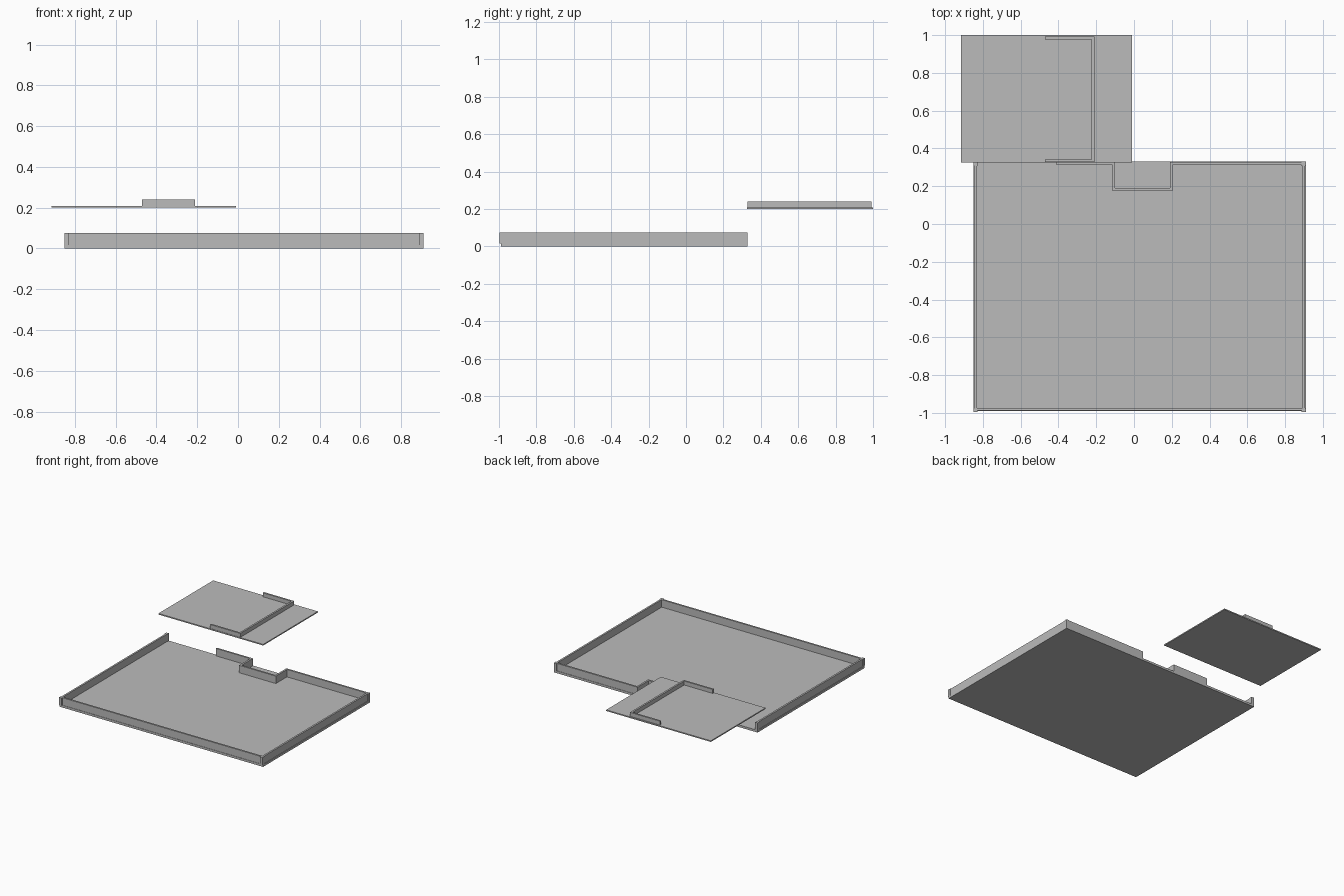
import bpy
import bmesh
from mathutils import Matrix, Vector

if "Cube" in bpy.data.objects:
    bpy.data.objects.remove(bpy.data.objects["Cube"], do_unlink=True)

grey = bpy.data.materials.new("concrete grey")
grey.use_nodes = True
colour = (0.5, 0.5, 0.5, 1)
grey.diffuse_color = colour
grey.node_tree.nodes["Principled BSDF"].inputs["Base Color"].default_value = colour


def finish(name, bm):
    bmesh.ops.recalc_face_normals(bm, faces=bm.faces)
    mesh = bpy.data.meshes.new(name)
    bm.to_mesh(mesh)
    bm.free()
    mesh.materials.append(grey)
    obj = bpy.data.objects.new(name, mesh)
    bpy.context.collection.objects.link(obj)


def box(name, x, y, z):
    lo, hi = Vector((x[0], y[0], z[0])), Vector((x[1], y[1], z[1]))
    bm = bmesh.new()
    size = Matrix.Diagonal((*(hi - lo), 1))
    bmesh.ops.create_cube(bm, size=1, matrix=Matrix.Translation((lo + hi) / 2) @ size)
    finish(name, bm)


def wall(name, path, thick, z):
    """Mitred wall along an open axis-aligned path, thickened to its left."""
    pts = [Vector(p) for p in path]
    normals = []
    for a, b in zip(pts, pts[1:]):
        d = (b - a).normalized()
        normals.append(Vector((-d.y, d.x)))
    offsets = [normals[0]] + [a + b for a, b in zip(normals, normals[1:])] + [normals[-1]]
    outline = pts + [p + o * thick for p, o in reversed(list(zip(pts, offsets)))]
    bm = bmesh.new()
    face = bm.faces.new([bm.verts.new((p.x, p.y, z[0])) for p in outline])
    top = bmesh.ops.extrude_face_region(bm, geom=[face])["geom"]
    bmesh.ops.translate(bm, vec=(0, 0, z[1] - z[0]),
                        verts=[v for v in top if isinstance(v, bmesh.types.BMVert)])
    finish(name, bm)


# Main roof deck
left, right, front, back = 0.91, -0.85, -0.99, 0.33
deck_top, rim_top = 0.017, 0.075
box("main_deck", (right, left), (front, back), (0, deck_top))

# Parapet around three sides, then along the back with its recess
wall("main_parapet", [(right + 0.005, back), (right + 0.005, front + 0.003),
                      (left - 0.005, front + 0.003), (left - 0.005, back - 0.003),
                      (0.19, back - 0.003), (0.19, 0.19), (-0.1, 0.19),
                      (-0.1, back - 0.003), (-0.41, back - 0.003)],
     0.014, (deck_top, rim_top))

# Small corner posts
post = 0.022
for side, x in (("right", right), ("left", left - post)):
    for end, y in (("front", front - 0.006), ("back", back - post)):
        box(f"corner_post_{end}_{side}", (x, x + post), (y, y + post), (deck_top, rim_top))

# Raised upper deck and its three-sided parapet
box("upper_deck", (-0.915, -0.01), (0.325, 1.0), (0.2, 0.209))
wall("upper_parapet", [(-0.47, 0.328), (-0.21, 0.328), (-0.21, 0.992), (-0.47, 0.992)],
     0.014, (0.209, 0.24))
